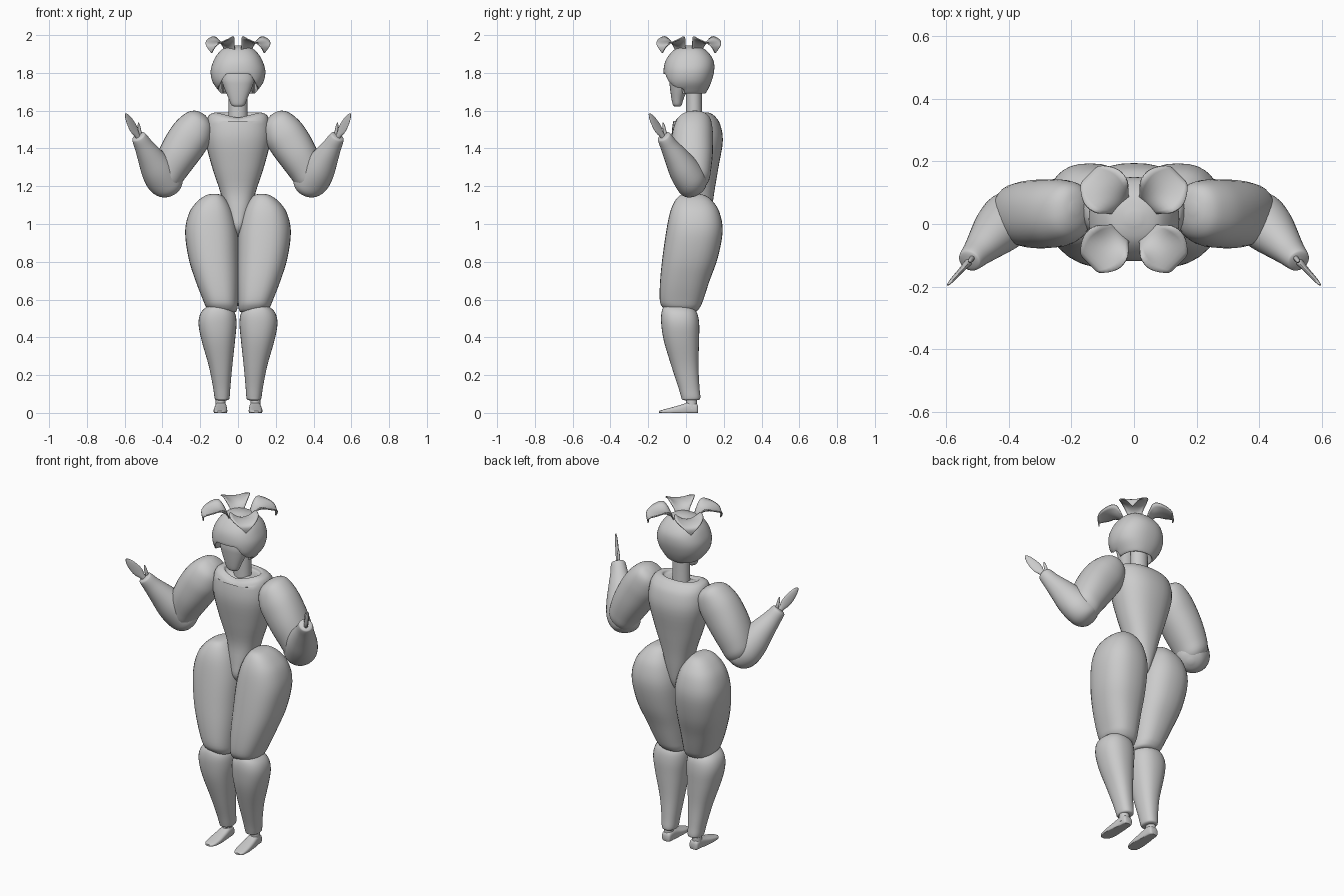
import bpy, bmesh, math
from mathutils import Vector

X, Y, Z = Vector((1, 0, 0)), Vector((0, 1, 0)), Vector((0, 0, 1))


def spline(rows, sub=4):
    """Catmull-Rom resampling of number rows."""
    out = []
    n = len(rows)
    for i in range(n - 1):
        p0, p1, p2, p3 = rows[max(i - 1, 0)], rows[i], rows[i + 1], rows[min(i + 2, n - 1)]
        for k in range(sub):
            t = k / sub
            out.append([0.5 * (2 * b + (c - a) * t + (2 * a - 5 * b + 4 * c - d) * t * t
                               + (3 * b - a - 3 * c + d) * t ** 3)
                        for a, b, c, d in zip(p0, p1, p2, p3)])
    out.append(list(rows[-1]))
    return out


def loft(name, rings, u=X, v=Y, mirror=False, e=2.0, shape=None, seg=32, angle=50):
    """Skin rings (cx, cy, cz, ru, rv) lying in the plane u, v."""
    bm = bmesh.new()
    prev = None
    for cx, cy, cz, ru, rv in spline(rings):
        row = []
        for k in range(seg):
            a = 2 * math.pi * k / seg
            c, s = math.cos(a), math.sin(a)
            c = math.copysign(abs(c) ** (2 / e), c)
            s = math.copysign(abs(s) ** (2 / e), s)
            p = Vector((cx, cy, cz)) + u * c * max(ru, .001) + v * s * max(rv, .001)
            row.append(bm.verts.new(shape(p) if shape else p))
        if prev:
            for k in range(seg):
                j = (k + 1) % seg
                bm.faces.new((prev[k], prev[j], row[j], row[k]))
        else:
            bm.faces.new(row[::-1])
        prev = row
    bm.faces.new(prev)
    return finish(name, bm, mirror, angle)


def finish(name, bm, mirror=False, angle=50):
    bmesh.ops.recalc_face_normals(bm, faces=bm.faces)
    me = bpy.data.meshes.new(name)
    bm.to_mesh(me)
    bm.free()
    ob = bpy.data.objects.new(name, me)
    bpy.context.collection.objects.link(ob)
    bpy.context.view_layer.objects.active = ob
    ob.select_set(True)
    bpy.ops.object.shade_smooth_by_angle(angle=math.radians(angle))
    ob.select_set(False)
    if mirror:
        m = ob.modifiers.new("Mirror", 'MIRROR')
        m.use_mirror_merge = False
    return ob


def box_rings(rows):
    """Rows (z, x0, x1, y0, y1) to ring rows."""
    return [((a + b) / 2, (c + d) / 2, z, (b - a) / 2, (d - c) / 2) for z, a, b, c, d in rows]


def sym(rows):
    return box_rings([(z, -x, x, a, b) for z, x, a, b in rows])


# Torso, tapering to a point between the thighs, with a dipped neckline
def neckline(p):
    if p.z > 1.55 and p.y < .02:
        p.z -= .03 * max(0, 1 - abs(p.x) / .15) * min(1, (.02 - p.y) / .05)
    return p


loft("torso", sym([(.925, .006, .02, .09), (.98, .036, -.03, .12), (1.06, .066, -.03, .135),
                   (1.17, .094, -.025, .15), (1.3, .137, -.05, .172), (1.44, .172, -.075, .195),
                   (1.53, .17, -.07, .18), (1.573, .155, -.055, .15), (1.588, .13, -.035, .125),
                   (1.588, .11, -.022, .112), (1.572, .095, -.012, .105), (1.568, .04, .01, .08)]),
     e=2.3, shape=neckline)
# Neck and face
loft("neck", sym([(1.54, .05, 0, .087), (1.65, .049, 0, .085), (1.8, .05, 0, .085)]))
loft("face", sym([(1.622, .022, -.06, -.03), (1.632, .036, -.07, -.022), (1.67, .052, -.078, -.01),
                  (1.73, .077, -.086, .02), (1.77, .087, -.088, .03), (1.84, .085, -.08, .05)]), e=2.2)


# Hood with an arched opening above the face
def arch(p):
    if p.y < -.02:
        t = min(max((abs(p.x) - .06) / .055, 0), 1)
        lim = 1.795 - .085 * t * t * (3 - 2 * t)
        p.z = max(p.z, lim)
    return p


loft("hood", sym([(1.74, .055, -.02, .09), (1.705, .075, -.06, .095), (1.69, .086, -.08, .10),
                  (1.71, .106, -.10, .115), (1.755, .136, -.115, .135), (1.81, .145, -.119, .149),
                  (1.86, .131, -.11, .147), (1.90, .108, -.085, .125), (1.93, .075, -.05, .09),
                  (1.945, .02, 0, .035)]), e=2.3, shape=arch, seg=48)

# Four curling crown leaves on the diagonals, their side points meeting near the axes
bm = bmesh.new()
for q in range(4):
    a = math.pi / 4 + q * math.pi / 2
    out = Vector((math.cos(a), math.sin(a), 0))
    side = Vector((-out.y, out.x, 0))
    rows = []
    for r, z, w, lift in spline([(.055, 1.90, .036, 0), (.066, 1.935, .042, .005), (.10, 1.957, .068, .035),
                                 (.15, 1.963, .075, .018), (.2, 1.946, .042, .005), (.2, 1.905, .002, 0)]):
        rows.append([bm.verts.new(Vector((0, .015, z + lift * (k / 4) ** 2)) + out * r + side * w * k / 4)
                     for k in range(-4, 5)])
    for r0, r1 in zip(rows, rows[1:]):
        for k in range(8):
            bm.faces.new((r0[k], r0[k + 1], r1[k + 1], r1[k]))
leaves = finish("crown_leaves", bm)
leaves.modifiers.new("Solidify", 'SOLIDIFY').thickness = .006

# Thighs, shins, ankles
loft("thighs", box_rings([(1.16, .115, .135, .01, .05), (1.152, .085, .17, -.03, .10),
                          (1.12, .055, .215, -.06, .142), (1.06, .025, .258, -.085, .178),
                          (.96, .002, .28, -.105, .194), (.82, -.003, .262, -.125, .168),
                          (.70, -.003, .225, -.137, .125), (.60, .0, .186, -.139, .092),
                          (.56, .002, .168, -.125, .075), (.535, .012, .14, -.095, .05),
                          (.53, .05, .10, -.05, 0)]), mirror=True, e=2.4)
loft("shins", box_rings([(.574, .085, .125, -.08, -.02), (.565, .055, .16, -.115, .025),
                         (.53, .017, .197, -.13, .058), (.47, .008, .209, -.131, .070),
                         (.38, .016, .192, -.117, .069), (.25, .030, .155, -.078, .066),
                         (.14, .040, .133, -.042, .071), (.085, .044, .125, -.026, .076),
                         (.07, .050, .119, -.02, .07), (.066, .065, .105, 0, .05)]), mirror=True, e=2.3)
loft("ankles", box_rings([(.02, .065, .12, 0, .06), (.05, .067, .118, .0, .058),
                          (.09, .067, .118, .0, .058)]), mirror=True)


# Feet: lofted from heel to toe with flat soles
def sole(p):
    p.z = max(p.z, 0)
    return p


loft("feet", [(.09, .064, .018, .018, .016), (.09, .055, .022, .027, .028), (.09, .02, .024, .03, .033),
              (.092, -.03, .016, .034, .026), (.093, -.08, .01, .036, .018), (.095, -.125, .006, .03, .01),
              (.097, -.143, .005, .014, .005)], X, Z, True, 3, sole)

# Upper arms, tilted outward
u = Vector((.84, 0, .54))
loft("upper_arms", [(.187, .05, 1.585, .015, .015), (.19, .048, 1.573, .05, .06), (.203, .042, 1.545, .082, .09),
                    (.235, .036, 1.49, .106, .106), (.275, .033, 1.43, .110, .11), (.32, .032, 1.36, .104, .109),
                    (.36, .033, 1.29, .093, .10), (.385, .033, 1.235, .08, .088), (.40, .03, 1.20, .05, .055),
                    (.405, .028, 1.188, .01, .01)], u, Y, True, 2.2)

# Forearms, raised forward
d = Vector((.14, -.15, .24)).normalized()
u = d.cross(Y).normalized()
v = d.cross(u)
loft("forearms", [(.345, .06, 1.165, .012, .012), (.352, .055, 1.177, .055, .055), (.368, .04, 1.20, .083, .078),
                  (.395, .02, 1.24, .095, .086), (.43, -.015, 1.295, .087, .08), (.468, -.055, 1.36, .067, .063),
                  (.50, -.09, 1.415, .05, .047), (.522, -.113, 1.455, .041, .039), (.527, -.119, 1.465, .033, .031),
                  (.529, -.121, 1.468, .01, .01)], u, v, True)

# Flat open hands and thumbs
d = Vector((.42, -.46, .78)).normalized()
n = Vector((.7, .7, .05)).normalized()
w = d.cross(n).normalized()


def paddle(name, base, axis, rows):
    loft(name, [(*(base + axis * t), a, b) for t, a, b in rows], w, n, True, seg=16)


paddle("hands", Vector((.518, -.11, 1.44)), d,
       [(0, .014, .012), (.04, .016, .011), (.07, .025, .009), (.10, .027, .008),
        (.14, .022, .007), (.17, .013, .005), (.184, .003, .003)])
paddle("thumbs", Vector((.515, -.105, 1.455)), (d + w * .45).normalized(),
       [(0, .010, .008), (.04, .010, .008), (.07, .007, .006), (.085, .002, .002)])
